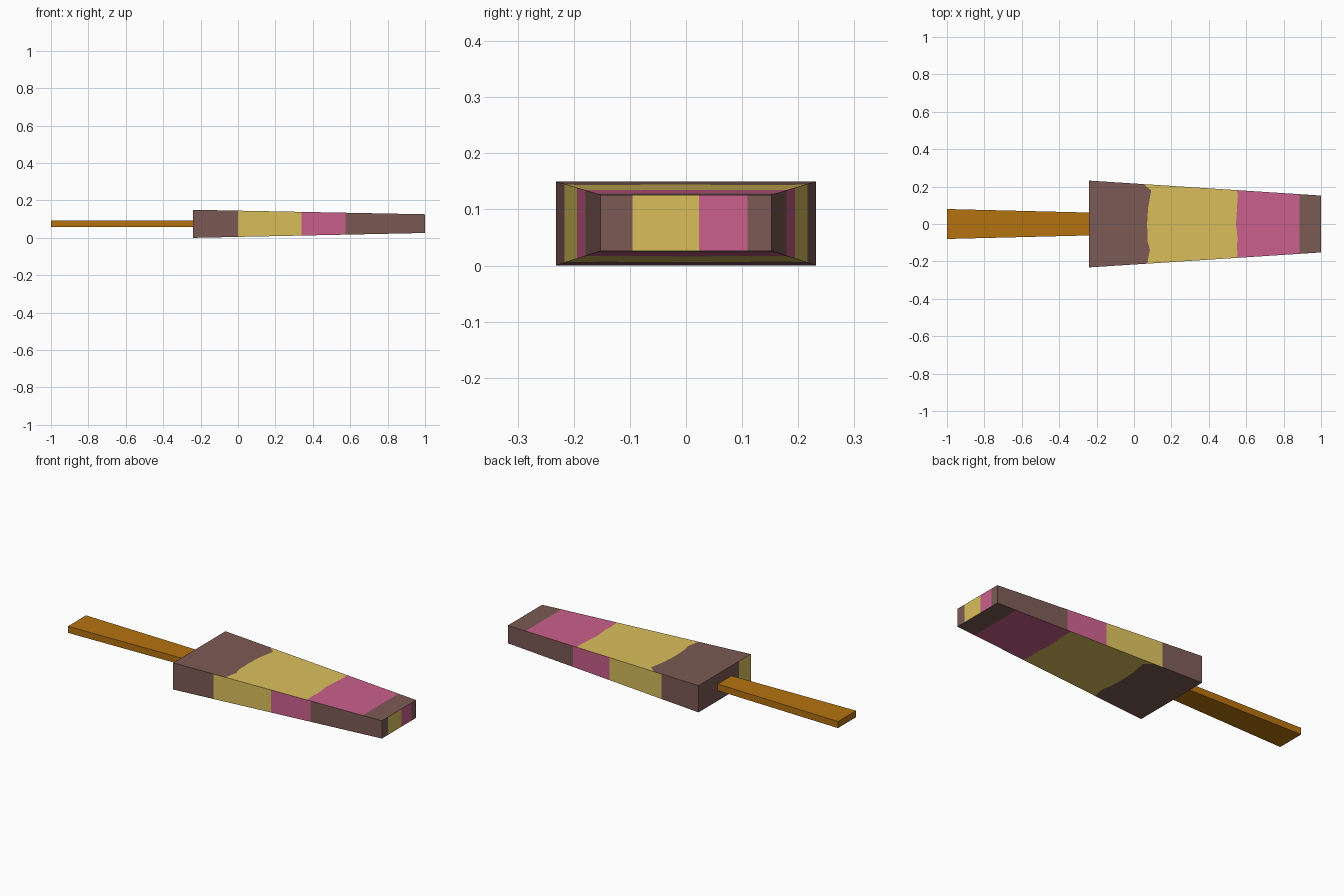
import bpy, bmesh
from mathutils import Vector

if "Cube" in bpy.data.objects:
    bpy.data.objects.remove(bpy.data.objects["Cube"])


def material(name, rgb):
    m = bpy.data.materials.new(name)
    lin = [((c / 255 + 0.055) / 1.055) ** 2.4 for c in rgb]
    m.diffuse_color = (*lin, 1)
    m.use_nodes = True
    m.node_tree.nodes["Principled BSDF"].inputs["Base Color"].default_value = m.diffuse_color
    return m


BROWN, YELLOW, PINK = 0, 1, 2
ice_mats = [material("chocolate brown", (124, 90, 84)),
            material("vanilla yellow", (218, 191, 92)),
            material("strawberry pink", (202, 96, 140))]
wood = material("wood", (180, 114, 16))


def taper(x0, x1, size0, size1):
    """Surface point of a tapered bar; side and up run from -1 to 1."""
    def point(x, side, up):
        t = (x - x0) / (x1 - x0)
        half_w, low, high = [a + (b - a) * t for a, b in zip(size0, size1)]
        return Vector((x, side * half_w, (low + high) / 2 + up * (high - low) / 2))
    return point


def panel(bm, place, cuts, rows, colours, centre):
    """Strip of colour bands; each cut is a list of positions, one per row."""
    grid = [[bm.verts.new(place(u, v)) for u, v in zip(cut, rows)] for cut in cuts]
    for a, b, colour in zip(grid, grid[1:], colours):
        for j in range(len(rows) - 1):
            f = bm.faces.new((a[j], b[j], b[j + 1], a[j + 1]))
            f.material_index = colour
            f.normal_update()
            if f.normal.dot(f.calc_center_median() - centre) < 0:
                f.normal_flip()


def finish(bm, name, mats):
    bmesh.ops.remove_doubles(bm, verts=bm.verts, dist=1e-5)
    me = bpy.data.meshes.new(name)
    bm.to_mesh(me)
    bm.free()
    for m in mats:
        me.materials.append(m)
    ob = bpy.data.objects.new(name, me)
    bpy.context.collection.objects.link(ob)


# Ice cream block with coloured bands
X0, X1 = -0.24, 1.0
body = taper(X0, X1, (0.232, 0.0, 0.15), (0.152, 0.026, 0.126))
centre = Vector((0.35, 0, 0.075))
ALL = (BROWN, YELLOW, PINK, BROWN)
bm = bmesh.new()

# top and bottom: slightly wavy band borders
rows = [-1, -0.65, -0.45, 0, 0.4, 0.85, 1]
wavy = [[X0] * 7,
        [0.07, 0.085, 0.073, 0.07, 0.075, 0.092, 0.05],
        [0.555, 0.55, 0.555, 0.545, 0.55, 0.555, 0.55],
        [0.885] * 7,
        [X1] * 7]
for up in (-1, 1):
    panel(bm, lambda u, v: body(u, v, up), wavy, rows, ALL, centre)

# long sides: straight band borders
for side in (-1, 1):
    panel(bm, lambda u, v: body(u, side, v),
          [[x, x] for x in (X0, 0.0, 0.34, 0.575, X1)], [-1, 1], ALL, centre)

# ends: bands run across the width
panel(bm, lambda u, v: body(X1, u, v),
      [[s, s] for s in (-1, -0.63, 0.15, 0.72, 1)], [-1, 1], ALL, centre)
panel(bm, lambda u, v: body(X0, u, v),
      [[s, s] for s in (-1, -0.54, 1)], [-1, 1], (YELLOW, BROWN), centre)
finish(bm, "ice_cream_block", ice_mats)

# Wooden stick, widening towards its free end
stick = taper(-1.0, -0.235, (0.08, 0.057, 0.094), (0.061, 0.057, 0.094))
bm = bmesh.new()
bmesh.ops.create_cube(bm, size=2)
for v in bm.verts:
    v.co = stick(-1.0 if v.co.x < 0 else -0.235, v.co.y, v.co.z)
finish(bm, "stick", [wood])
